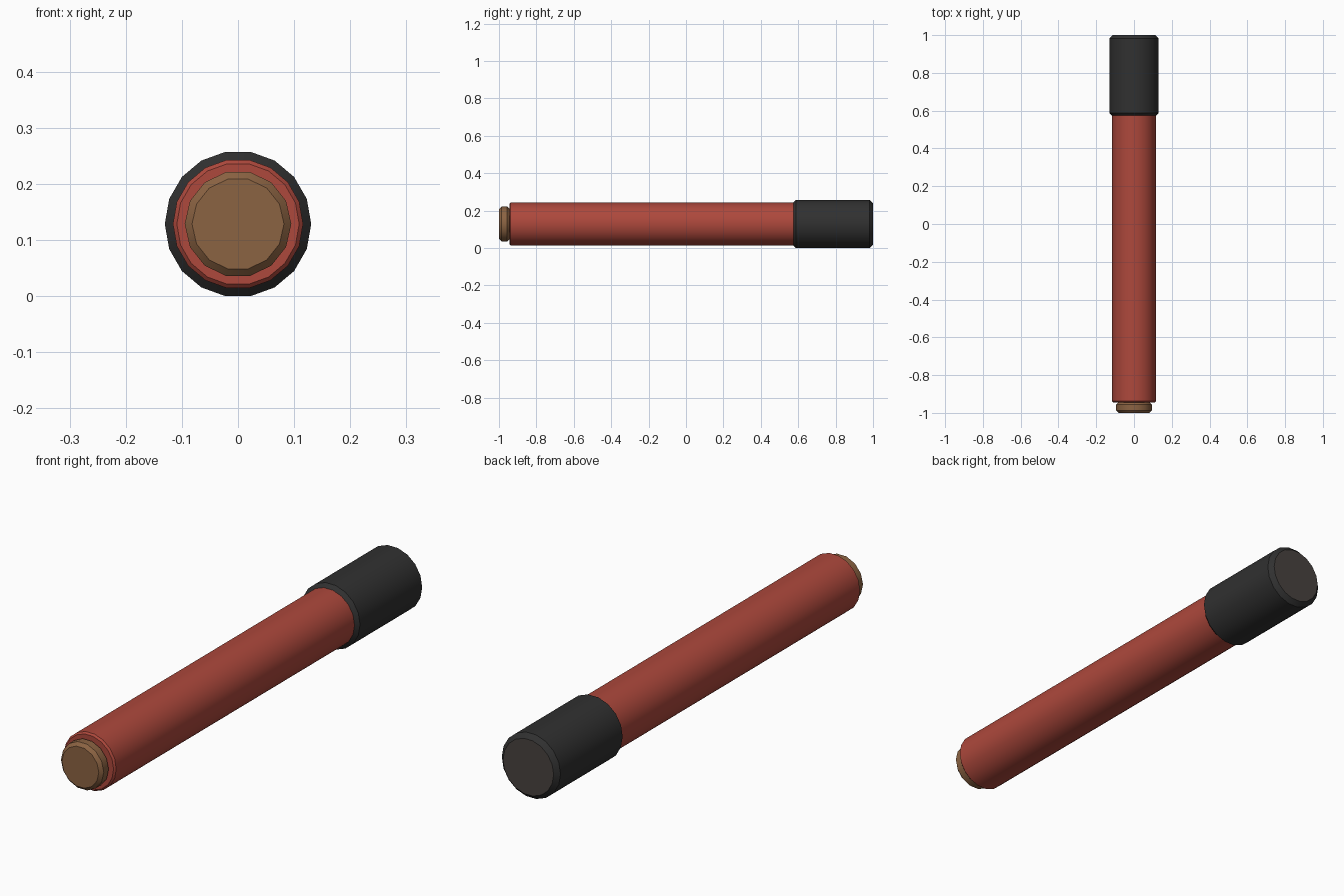
import bpy, bmesh, math

if "Cube" in bpy.data.objects:
    bpy.data.objects.remove(bpy.data.objects["Cube"])

R = 0.1305                            # sleeve radius, 18 sides, resting on a flat
AXIS_Z = R * math.cos(math.pi / 18)


def material(name, rgb):
    m = bpy.data.materials.new(name)
    m.diffuse_color = (*rgb, 1)
    m.use_nodes = True
    m.node_tree.nodes["Principled BSDF"].inputs["Base Color"].default_value = m.diffuse_color
    return m


def rod(name, sides, radius, y0, y1, bevel, mats):
    """Cylinder along y with chamfered rims; a second material goes on the back face."""
    profile = [(radius - bevel, y0), (radius, y0 + bevel),
               (radius, y1 - bevel), (radius - bevel, y1)]
    bm = bmesh.new()
    rings = [[bm.verts.new((r * math.cos(2 * math.pi * i / sides), y,
                            AXIS_Z + r * math.sin(2 * math.pi * i / sides)))
              for i in range(sides)] for r, y in profile]
    for a, b in zip(rings, rings[1:]):
        for i in range(sides):
            j = (i + 1) % sides
            bm.faces.new((a[i], a[j], b[j], b[i]))
    bm.faces.new(rings[0])
    back = bm.faces.new(rings[-1])
    back.material_index = len(mats) - 1
    bmesh.ops.recalc_face_normals(bm, faces=bm.faces)
    mesh = bpy.data.meshes.new(name)
    bm.to_mesh(mesh)
    bm.free()
    for m in mats:
        mesh.materials.append(m)
    ob = bpy.data.objects.new(name, mesh)
    bpy.context.collection.objects.link(ob)
    bpy.ops.object.select_all(action='DESELECT')
    ob.select_set(True)
    bpy.context.view_layer.objects.active = ob
    bpy.ops.object.shade_smooth_by_angle(angle=math.radians(30))
    return ob


red = material("red", (0.42, 0.065, 0.045))
brown = material("brown", (0.26, 0.125, 0.055))
black = material("black", (0.03, 0.03, 0.03))
grey = material("dark_grey", (0.065, 0.055, 0.05))

# Main shaft
rod("shaft", 18, 0.116, -0.945, 0.60, 0.007, [red])
# Dark sleeve with a greyer end face
rod("end_sleeve", 18, R, 0.57, 1.0, 0.018, [black, grey])
# Small plug at the front tip
rod("tip_plug", 14, 0.095, -1.0, -0.943, 0.013, [brown])
